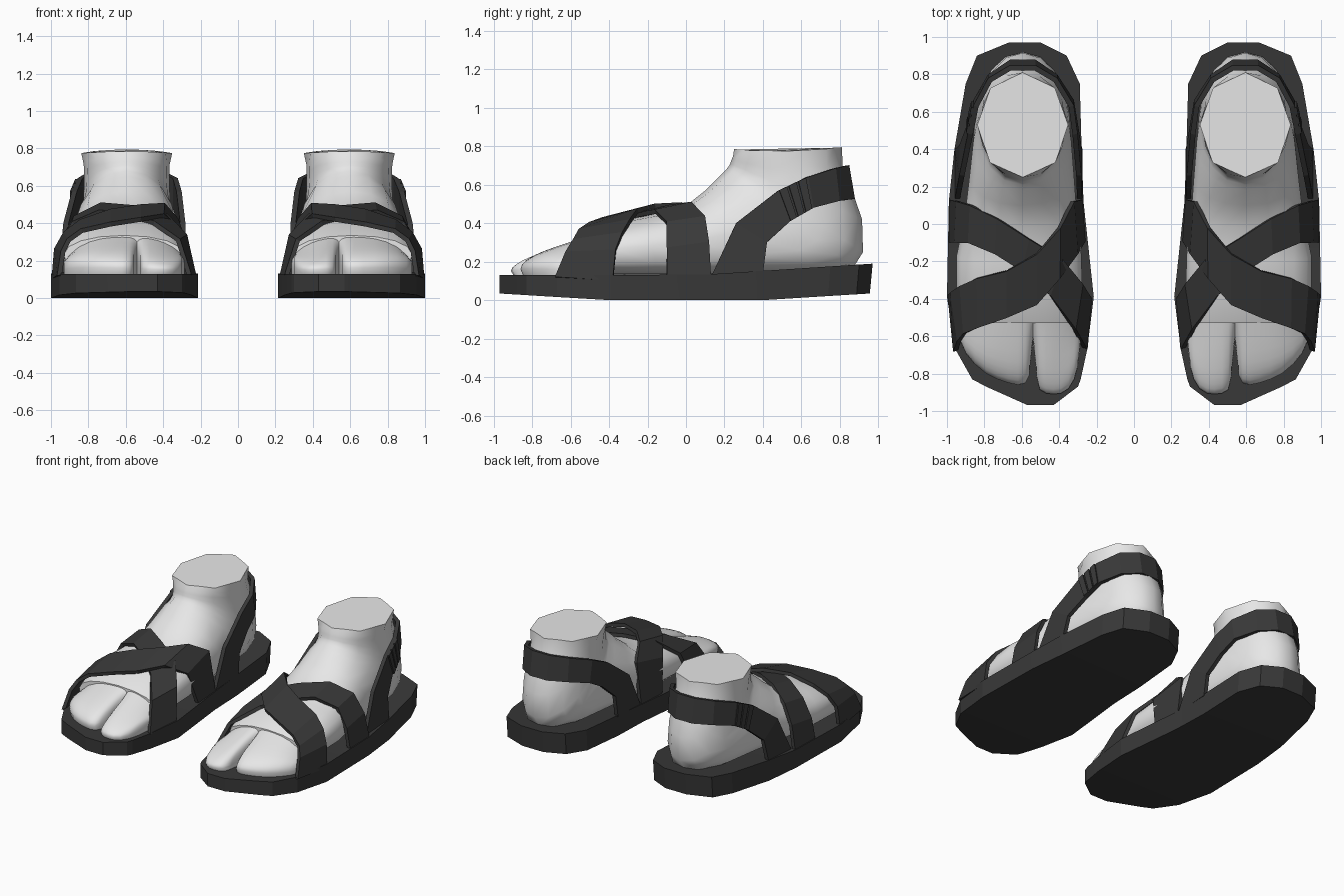
import bpy, bmesh, math
from mathutils import Vector

if "Cube" in bpy.data.objects:
    bpy.data.objects.remove(bpy.data.objects["Cube"])


def material(name, value):
    m = bpy.data.materials.new(name)
    m.diffuse_color = (value, value, value, 1)
    m.use_nodes = True
    m.node_tree.nodes["Principled BSDF"].inputs["Base Color"].default_value = m.diffuse_color
    return m


DARK = material("dark grey leather", 0.04)
PALE = material("pale grey skin", 0.82)


def finish(name, bm, mat, thickness=0.0, angle=30):
    """Turn a bmesh into an object, mirrored to make the other foot."""
    bmesh.ops.recalc_face_normals(bm, faces=bm.faces[:])
    me = bpy.data.meshes.new(name)
    bm.to_mesh(me)
    bm.free()
    me.materials.append(mat)
    ob = bpy.data.objects.new(name, me)
    bpy.context.collection.objects.link(ob)
    bpy.ops.object.select_all(action='DESELECT')
    ob.select_set(True)
    bpy.context.view_layer.objects.active = ob
    if angle:
        bpy.ops.object.shade_smooth_by_angle(angle=math.radians(angle))
    if thickness:
        mod = ob.modifiers.new("thickness", 'SOLIDIFY')
        mod.thickness = thickness
        mod.offset = 0
    mir = ob.modifiers.new("other foot", 'MIRROR')
    mir.use_mirror_merge = False
    return ob


def loft(rings, name, mat, angle=30):
    bm = bmesh.new()
    vs = [[bm.verts.new(p) for p in r] for r in rings]
    n = len(vs[0])
    for a, b in zip(vs, vs[1:]):
        for i in range(n):
            j = (i + 1) % n
            bm.faces.new((a[i], a[j], b[j], b[i]))
    bm.faces.new(vs[0])
    bm.faces.new(vs[-1])
    return finish(name, bm, mat, angle=angle)


def section(ty, tz, by, bz, xc, w, low=0.6, octagon=False, n=16):
    """Cross-section spanning an upper point and a lower point."""
    top, bot = Vector((xc, ty, tz)), Vector((xc, by, bz))
    c, u = (top + bot) / 2, (top - bot) / 2
    pts = []
    for i in range(n):
        a = 2 * math.pi * i / n
        ca, sa = math.cos(a), math.sin(a)
        e = low if ca < 0 else 0.95
        k = math.cos(math.pi / 8) if octagon and i % 2 else 1
        up = math.copysign(abs(ca) ** e, ca) * k
        side = math.copysign(abs(sa) ** e, sa) * k
        # the ankle rim dips a little at its sides
        dip = -0.015 * abs(side) ** 2 if octagon else 0
        pts.append(c + u * up + Vector((w * side, 0, dip)))
    return pts


def ribbon(name, stations, thickness=0.025):
    bm = bmesh.new()
    rows = [[bm.verts.new(p) for p in s] for s in stations]
    for a, b in zip(rows, rows[1:]):
        bm.faces.new((a[0], a[1], b[1], b[0]))
    return finish(name, bm, DARK, thickness, angle=0)


# Sole: (y, inner x, outer x) stations with a gently curved top and bottom
def sole_ring(y, x0, x1):
    top = 0.13 + 0.06 * max(0, (y - 0.05) / 0.92)
    low = 0.035 * max(0, (abs(y) - 0.4) / 0.57)
    yb = y * 0.985 if y > 0 else y
    return [(x0, yb, low), (x1, yb, low), (x1, y, top), (x0, y, top)]


SOLE = [(-.968, .43, .57), (-.87, .30, .79), (-.83, .285, .865),
        (-.67, .25, .955), (-.39, .215, 1.0), (.12, .27, .99), (.4, .28, .96),
        (.75, .29, .90), (.9, .36, .84), (.97, .5, .67)]
loft([sole_ring(*s) for s in SOLE], "sole", DARK, 8)

# Foot: sections swing from upright at the forefoot to level at the ankle
FOOT = [(-.53, .335, -.53, .13, .61, .32), (-.38, .405, -.38, .13, .613, .335),
        (-.2, .44, -.15, .13, .615, .335), (-.02, .475, .1, .13, .605, .30),
        (.10, .57, .4, .14, .60, .28), (.18, .65, .7, .15, .597, .262),
        (.21, .68, .87, .17, .595, .245, .85), (.225, .70, .92, .25, .595, .235, .95),
        (.23, .71, .915, .42, .595, .23, 1), (.237, .73, .86, .58, .595, .228, 1),
        (.245, .75, .815, .68, .595, .23, 1), (.25, .785, .81, .795, .595, .243, 1, True)]
loft([section(*s) for s in FOOT], "foot", PALE, 50)

# Toes: columns running forward to a two-lobed outline, parted by a cleft
TIPS = [(.285, -.62), (.30, -.76), (.32, -.83), (.35, -.88), (.39, -.905),
        (.43, -.91), (.47, -.905), (.505, -.885), (.52, -.82), (.53, -.72),
        (.54, -.62), (.55, -.72), (.56, -.81), (.58, -.85), (.62, -.86),
        (.67, -.85), (.73, -.83), (.79, -.80), (.85, -.75), (.90, -.69), (.93, -.62)]
ROWS = [0, .2, .4, .55, .7, .8, .88, .94, .98, 1]


def toe_height(x, y, t):
    ridge = .335 + (y + .5) * .32
    across = max(.1, 1 - abs((x - .6) / .335) ** 2.6) ** .5
    # toes stay plump at the sides as they run forward
    k = min(1, max(0, (-.5 - y) / .35))
    across += (max(across, .75) - across) * k * .6
    groove = 1 - .3 * math.exp(-((x - .54) / .03) ** 2) * t
    nose = .35 + .65 * (1 - t ** 7) ** .5
    return .13 + (ridge - .13) * across * groove * nose


bm = bmesh.new()
grid = []
for x, tip in TIPS:
    col = []
    for t in ROWS:
        y = -.46 + (tip + .46) * t
        col.append(bm.verts.new((x, y, toe_height(x, y, t))))
    col.append(bm.verts.new((x, tip + .015, .125)))
    grid.append(col)
for a, b in zip(grid, grid[1:]):
    for j in range(len(ROWS)):
        bm.faces.new((a[j], a[j + 1], b[j + 1], b[j]))
for col in (grid[0], grid[-1]):
    bm.faces.new(col + [bm.verts.new((col[0].co.x, -.46, .125))])
finish("toes", bm, PALE, angle=65)

# Crossing straps over the forefoot
ribbon("upper_cross_strap", [
    ((.955, -.68, .12), (.985, -.38, .10)), ((.935, -.625, .25), (.972, -.365, .26)),
    ((.905, -.585, .31), (.925, -.33, .345)),
    ((.835, -.555, .36), (.84, -.29, .41)), ((.68, -.50, .395), (.68, -.25, .465)),
    ((.52, -.43, .42), (.52, -.16, .49)), ((.40, -.29, .44), (.40, -.02, .50)),
    ((.31, -.16, .36), (.33, .12, .42)), ((.27, -.09, .12), (.285, .13, .12))])
ribbon("lower_cross_strap", [
    ((.98, -.10, .11), (.975, .13, .12)), ((.95, -.10, .27), (.94, .12, .30)),
    ((.88, -.10, .40), (.87, .10, .43)), ((.74, -.16, .46), (.73, .03, .50)),
    ((.60, -.25, .445), (.56, -.08, .485)), ((.45, -.38, .40), (.38, -.19, .44)),
    ((.32, -.56, .31), (.28, -.32, .33)), ((.26, -.67, .12), (.235, -.40, .12))])

# Heel strap: (y, z) of both edges, with the outer and inner x at each station
HEEL = [(.40, .14, .13, .12, .945, .29), (.42, .30, .26, .40, .92, .295),
        (.54, .41, .48, .57, .875, .315), (.66, .48, .63, .64, .845, .335),
        (.79, .515, .77, .685, .77, .42), (.865, .525, .835, .70, .66, .53)]


def heel_edge(h, x):
    return ((x, h[0], h[1]), (x, h[2], h[3]))


ribbon("heel_strap", [heel_edge(h, h[4]) for h in HEEL]
       + [heel_edge(h, h[5]) for h in reversed(HEEL)], 0.028)

# Buckle ribs on the outer side of the heel strap
A, B = ([Vector(p) for p in heel_edge(h, h[4] + .01)] for h in HEEL[2:4])
for i in range(3):
    t = 0.02 + i * 0.33
    ribbon("buckle_rib_%d" % (i + 1),
           [[a.lerp(b, k) for a, b in zip(A, B)] for k in (t, t + 0.26)], 0.028)
